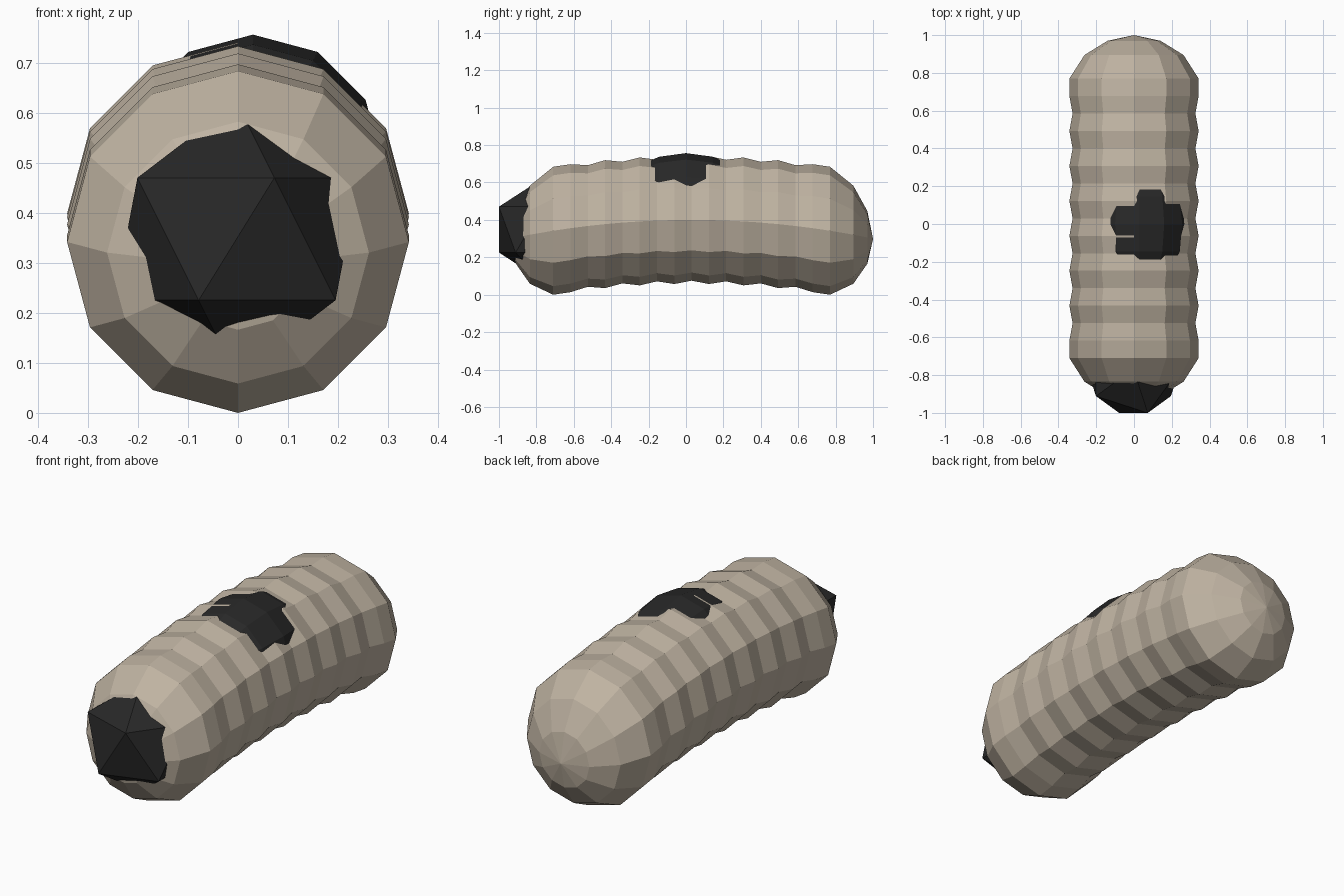
import bpy, bmesh, math
from mathutils import Matrix

if "Cube" in bpy.data.objects:
    bpy.data.objects.remove(bpy.data.objects["Cube"])

def material(name, rgb):
    m = bpy.data.materials.new(name)
    m.diffuse_color = (*rgb, 1)
    m.use_nodes = True
    m.node_tree.nodes["Principled BSDF"].inputs["Base Color"].default_value = m.diffuse_color
    return m

def finish(name, bm, mat):
    bmesh.ops.recalc_face_normals(bm, faces=bm.faces)
    me = bpy.data.meshes.new(name)
    bm.to_mesh(me)
    bm.free()
    me.materials.append(mat)
    ob = bpy.data.objects.new(name, me)
    bpy.context.collection.objects.link(ob)
    return ob

tan = material("tan_skin", (0.52, 0.45, 0.36))
dark = material("dark_shell", (0.021, 0.021, 0.021))

MID, HALF, SEGS, SIDES = 0.03, 0.74, 16, 12
CREST, VALLEY = 0.342, 0.325

def spine(y):
    # gently arched centre line
    return 0.40 - 0.058 * ((y - MID) / HALF) ** 2

# Body stations: (y, radius), ribbed tube with rounded caps
caps = [(0.2, 0.14), (0.125, 0.262)]
stations = [(MID - HALF - d, r) for d, r in caps]
for i in range(SEGS + 1):
    crest = i in (0, SEGS) or i % 2 == 1
    stations.append((MID - HALF + 2 * HALF * i / SEGS, CREST if crest else VALLEY))
stations += [(MID + HALF + d, r) for d, r in reversed(caps)]

bm = bmesh.new()
rings = []
for y, r in stations:
    angles = [2 * math.pi * k / SIDES for k in range(SIDES)]
    rings.append([bm.verts.new((r * math.sin(a), y, spine(y) + r * math.cos(a))) for a in angles])
for a, b in zip(rings, rings[1:]):
    for k in range(SIDES):
        n = (k + 1) % SIDES
        bm.faces.new((a[k], a[n], b[n], b[k]))
for ring, s in ((rings[0], -1), (rings[-1], 1)):
    y = MID + s * (HALF + 0.23)
    tip = bm.verts.new((0, y, spine(y) - 0.003))
    for k in range(SIDES):
        bm.faces.new((ring[k], ring[(k + 1) % SIDES], tip))
finish("body", bm, tan)

# Head: faceted ball sunk into the front cap
bm = bmesh.new()
bmesh.ops.create_icosphere(bm, subdivisions=1, radius=0.274,
                           matrix=Matrix.Translation((-0.003, -0.767, 0.348)))
finish("head", bm, dark)

# Back spot: long ball just breaking through the ribs
bm = bmesh.new()
bmesh.ops.create_uvsphere(bm, u_segments=12, v_segments=8, radius=1,
    matrix=Matrix.Translation((0.03, 0.0, 0.497)) @ Matrix.Diagonal((0.26, 0.38, 0.26, 1))
    @ Matrix.Rotation(math.pi / 2, 4, 'X'))
finish("back_spot", bm, dark)
